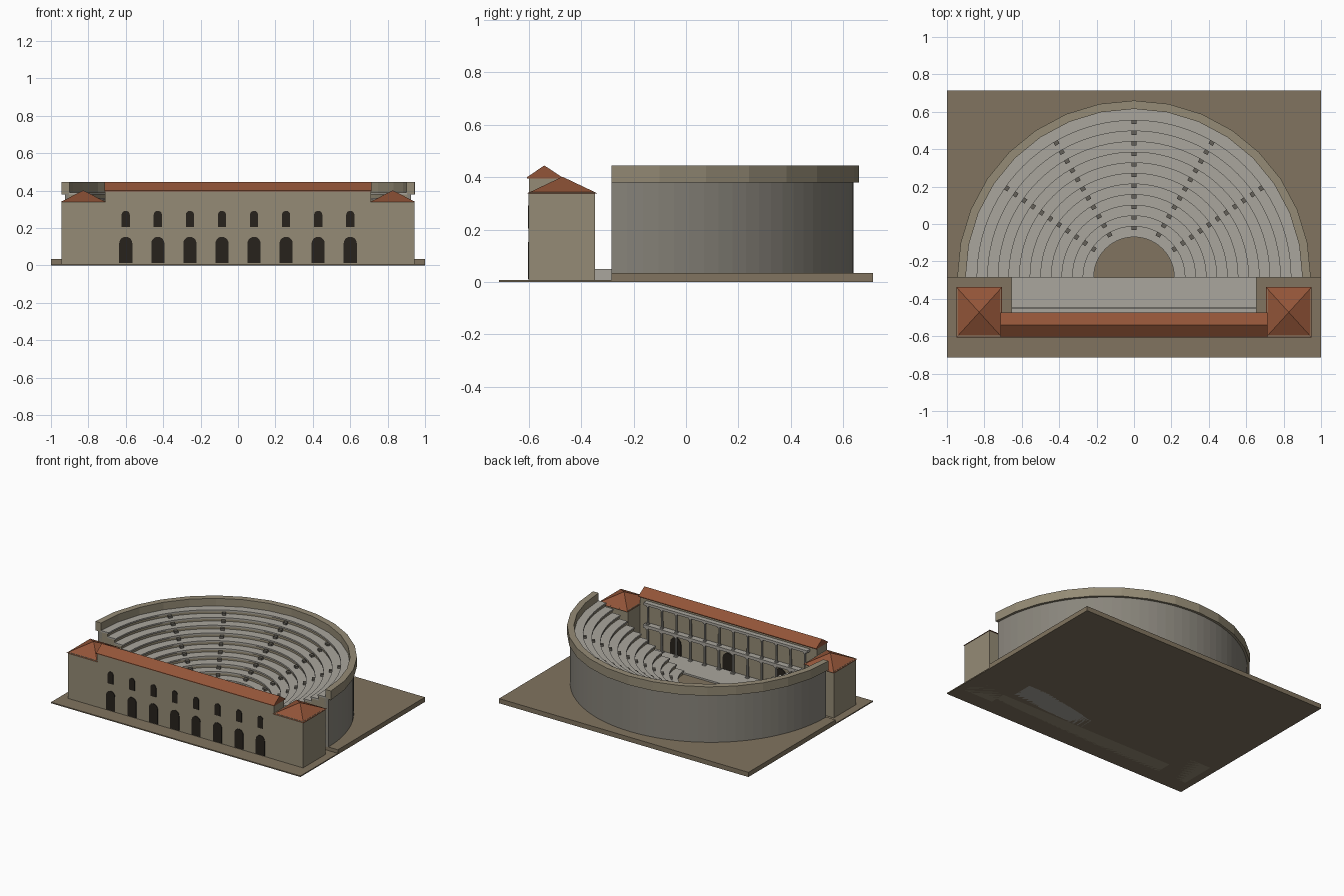
import bpy, bmesh, math
from math import sin, cos, pi, radians

if "Cube" in bpy.data.objects:
    bpy.data.objects.remove(bpy.data.objects["Cube"])

def mat(name, c):
    m = bpy.data.materials.new(name)
    m.diffuse_color = (*c, 1)
    m.use_nodes = True
    m.node_tree.nodes["Principled BSDF"].inputs["Base Color"].default_value = m.diffuse_color
    return m

SAND = mat("sandstone", (0.30, 0.26, 0.18))
EARTH = mat("earth", (0.22, 0.175, 0.115))
MARBLE = mat("marble", (0.40, 0.38, 0.34))
RUBBLE = mat("rubble", (0.25, 0.235, 0.20))
TILE = mat("roof_tile", (0.29, 0.09, 0.04))
DARK = mat("opening", (0.02, 0.016, 0.012))
STEP = mat("step_stone", (0.13, 0.12, 0.10))
CY = -0.285

def mesh(name, verts, faces, m):
    me = bpy.data.meshes.new(name)
    me.from_pydata(verts, [], faces)
    bm = bmesh.new()
    bm.from_mesh(me)
    bmesh.ops.recalc_face_normals(bm, faces=bm.faces)
    bm.to_mesh(me)
    bm.free()
    me.materials.append(m)
    ob = bpy.data.objects.new(name, me)
    bpy.context.collection.objects.link(ob)
    return ob

def prism(name, ring_a, ring_b, m):
    n = len(ring_a)
    sides = [(i, (i + 1) % n, n + (i + 1) % n, n + i) for i in range(n)]
    return mesh(name, ring_a + ring_b, sides + [tuple(range(n)), tuple(range(n, 2 * n))], m)

def box(name, x0, x1, y0, y1, z0, z1, m):
    q = [(x0, y0), (x1, y0), (x1, y1), (x0, y1)]
    return prism(name, [(*p, z0) for p in q], [(*p, z1) for p in q], m)

def half_ring(name, prof, m, seg=48):
    """Sweep an (r, z) profile through the half circle, capping the ends."""
    k = len(prof)
    v = [(r * cos(pi * s / seg), CY + r * sin(pi * s / seg), z)
         for s in range(seg + 1) for r, z in prof]
    f = [(s * k + i, s * k + (i + 1) % k, (s + 1) * k + (i + 1) % k, (s + 1) * k + i)
         for s in range(seg) for i in range(k)]
    return mesh(name, v, f + [tuple(range(k)), tuple(range(seg * k, seg * k + k))], m)

def rect(r0, r1, z0, z1):
    return [(r0, z0), (r1, z0), (r1, z1), (r0, z1)]

def arch(name, x, w, z0, z1, y0, y1, m):
    h = w / 2
    o = [(x - h, z0), (x + h, z0)] + [(x + h * cos(pi * i / 10), z1 - h + h * sin(pi * i / 10)) for i in range(11)]
    return prism(name, [(a, y0, b) for a, b in o], [(a, y1, b) for a, b in o], m)

def column(name, x, y, z0, z1, r):
    ring = [(x + r * cos(pi * i / 5), y + r * sin(pi * i / 5)) for i in range(10)]
    prism(name, [(*p, z0) for p in ring], [(p[0] * .85 + x * .15, p[1] * .85 + y * .15, z1) for p in ring], MARBLE)
    box(name + "_base", x - r * 1.3, x + r * 1.3, y - r * 1.3, y + r * 1.3, z0, z0 + .008, MARBLE)
    box(name + "_capital", x - r * 1.3, x + r * 1.3, y - r * 1.3, y + r * 1.3, z1 - .01, z1, MARBLE)

# Ground: thin strip at the front, thicker terrace under the seating
box("front_ground", -1, 1, -0.713, CY, 0, 0.008, EARTH)
box("terrace", -1, 1, CY, 0.713, 0, 0.034, EARTH)

# Orchestra floor
disc = [(0.215 * cos(pi * i / 32), CY + 0.215 * sin(pi * i / 32)) for i in range(33)]
prism("orchestra", [(*p, 0.03) for p in disc], [(*p, 0.038) for p in disc], EARTH)

# Seating tiers: body with overhanging marble slab
N, R0, DR, Z0, DZ = 12, 0.215, 0.0567, 0.066, 0.0295
for i in range(N):
    r, z = R0 + DR * i, Z0 + DZ * i
    half_ring("tier_body", rect(r + .008, r + DR + .012, 0.03, z - .010), SAND)
    half_ring("seat_slab", rect(r, r + DR + .008, z - .011, z), MARBLE)

# Radial stairs: one small block in front of each riser
for a in (35, 60, 90, 120, 145):
    t = radians(a)
    for i in range(1, N):
        r, z = R0 + DR * i, Z0 + DZ * i
        pts = [(r + u, w) for u, w in ((-.02, -.013), (.002, -.013), (.002, .013), (-.02, .013))]
        q = [(u * cos(t) - w * sin(t), CY + u * sin(t) + w * cos(t)) for u, w in pts]
        prism("stair_step", [(*p, z - DZ) for p in q], [(*p, z - DZ / 2) for p in q], STEP)

# Outer wall and coping
half_ring("outer_wall", rect(0.89, 0.925, 0.03, 0.385), RUBBLE, 48)
half_ring("coping", rect(0.90, 0.945, 0.38, 0.445), SAND, 16)

# Stage platform
box("stage", -0.655, 0.655, -0.48, CY, 0, 0.05, MARBLE)

# Scene building and gabled roof
box("scene_wall", -0.71, 0.71, -0.6, -0.485, 0, 0.40, SAND)
gable = [(-0.607, 0.395), (-0.473, 0.395), (-0.473, 0.40), (-0.541, 0.445), (-0.607, 0.40)]
prism("scene_roof", [(-0.713, *p) for p in gable], [(0.713, *p) for p in gable], TILE)

# Street front openings
for i in range(8):
    x = (i - 3.5) * 0.1715
    arch("lower_arch", x, 0.07, 0.012, 0.153, -0.604, -0.59, DARK)
    arch("upper_window", x, 0.044, 0.205, 0.292, -0.604, -0.59, DARK)

# Stage front: doors, two storeys of columns, entablatures
for x in (-0.42, 0, 0.42):
    arch("stage_door", x, 0.085, 0.05, 0.175, -0.49, -0.48, DARK)
for i in range(12):
    x = (i - 5.5) * 0.1145
    column("lower_column", x, -0.459, 0.05, 0.20, 0.009)
    column("upper_column", x, -0.463, 0.222, 0.36, 0.0075)
box("lower_entablature", -0.655, 0.655, -0.49, -0.443, 0.20, 0.222, MARBLE)
box("upper_entablature", -0.655, 0.655, -0.49, -0.45, 0.36, 0.378, MARBLE)

# Corner towers with pyramid roofs
for s in (-1, 1):
    box("tower", *sorted((s * 0.71, s * 0.943)), -0.601, -0.347, 0, 0.343, SAND)
    x0, x1, xm = s * 0.705, s * 0.95, s * 0.8275
    v = [(x0, -0.607, 0.338), (x1, -0.607, 0.338), (x1, -0.337, 0.338), (x0, -0.337, 0.338), (xm, -0.472, 0.402)]
    mesh("tower_roof", v, [(0, 1, 2, 3), (0, 1, 4), (1, 2, 4), (2, 3, 4), (3, 0, 4)], TILE)
